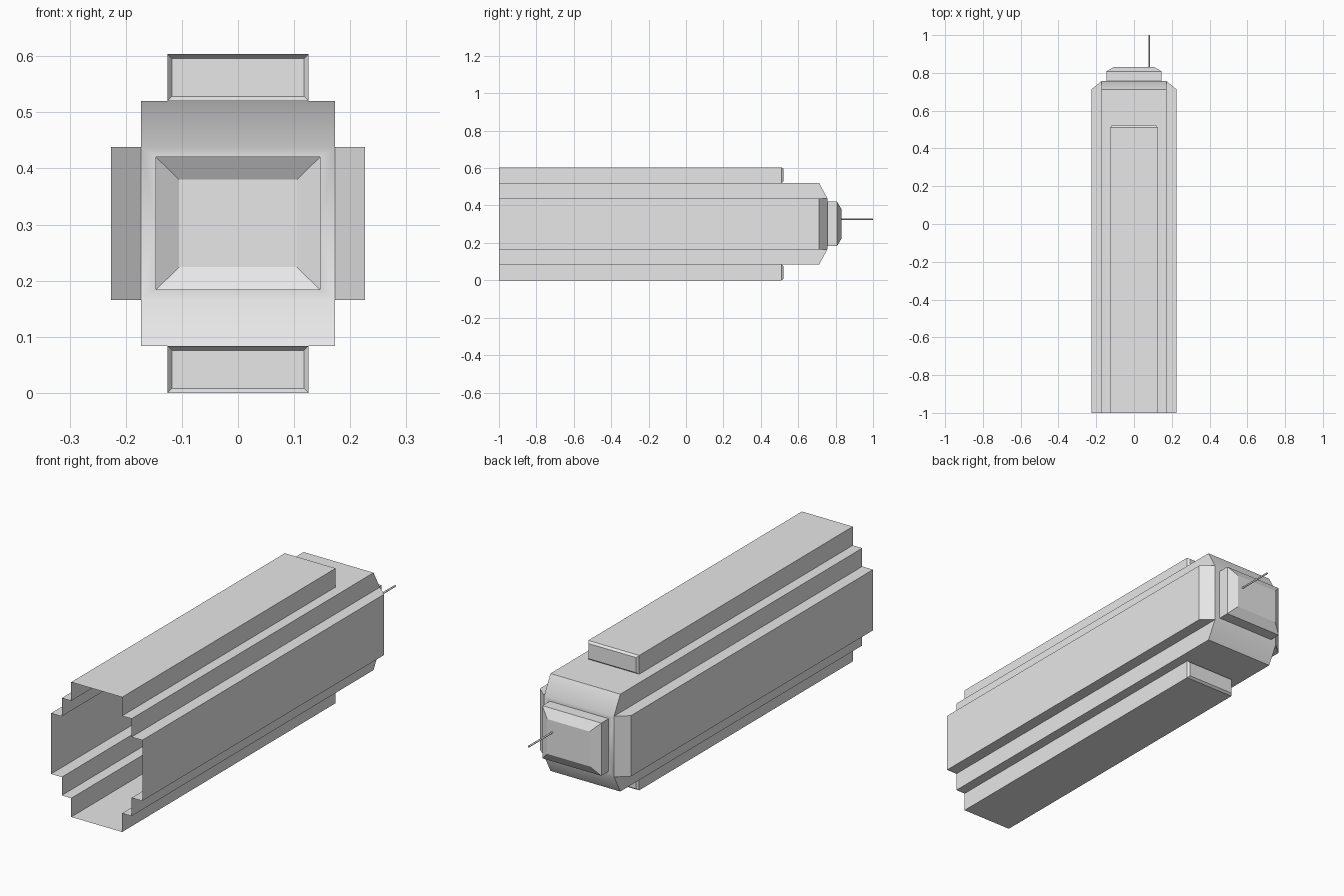
import bpy, bmesh
from math import radians, pi

cube = bpy.data.objects.get("Cube")
if cube:
    bpy.data.objects.remove(cube, do_unlink=True)

grey = bpy.data.materials.new("plain_grey")
grey.use_nodes = True
grey.diffuse_color = (0.8, 0.8, 0.8, 1)
grey.node_tree.nodes["Principled BSDF"].inputs["Base Color"].default_value = (0.8, 0.8, 0.8, 1)

MID = 0.302                # height of the long axis
FRONT = -1.0               # open end
HULL_X, HULL_Z = 0.173, 0.218
SIDE_X, SIDE_Z = 0.226, 0.136
RAIL_X, RAIL_Z = 0.126, 0.302
BLOCK_X, BLOCK_Z = 0.146, 0.118
SHOULDER, BACK = 0.712, 0.756    # start and end of the rear taper
RAIL_END, RAIL_BEVEL = 0.521, 0.01


def finish(name, bm, mirror=()):
    """Turn a bmesh centred on the long axis into a shaded object."""
    bmesh.ops.remove_doubles(bm, verts=bm.verts, dist=1e-5)
    bmesh.ops.recalc_face_normals(bm, faces=bm.faces)
    mesh = bpy.data.meshes.new(name)
    bm.to_mesh(mesh)
    bm.free()
    mesh.materials.append(grey)
    obj = bpy.data.objects.new(name, mesh)
    obj.location.z = MID
    bpy.context.collection.objects.link(obj)
    if mirror:
        mod = obj.modifiers.new("Mirror", 'MIRROR')
        for axis in range(3):
            mod.use_axis[axis] = "xyz"[axis] in mirror
    bpy.ops.object.select_all(action='DESELECT')
    obj.select_set(True)
    bpy.context.view_layer.objects.active = obj
    bpy.ops.object.shade_smooth_by_angle(angle=radians(30))
    return obj


def face(bm, *points):
    return bm.faces.new([bm.verts.new(p) for p in points])


def loft(bm, loops, closed=True):
    """Bridge equal-length point loops with quads."""
    for a, b in zip(loops, loops[1:]):
        n = len(a)
        for i in range(n if closed else n - 1):
            j = (i + 1) % n
            face(bm, a[i], a[j], b[j], b[i])


def rect(x, y, z0, z1):
    return [(-x, y, z0), (-x, y, z1), (x, y, z1), (x, y, z0)]


# Hull shell: one quadrant, open at the front and beneath the rails
bm = bmesh.new()
notch = RAIL_END - RAIL_BEVEL
face(bm, (RAIL_X, FRONT, HULL_Z), (HULL_X, FRONT, HULL_Z),
     (HULL_X, notch, HULL_Z), (RAIL_X, notch, HULL_Z))
face(bm, (0, notch, HULL_Z), (RAIL_X, notch, HULL_Z), (HULL_X, notch, HULL_Z),
     (HULL_X, SHOULDER, HULL_Z), (0, SHOULDER, HULL_Z))
face(bm, (0, SHOULDER, HULL_Z), (HULL_X, SHOULDER, HULL_Z),
     (HULL_X, BACK, SIDE_Z), (0, BACK, SIDE_Z))
face(bm, (HULL_X, FRONT, SIDE_Z), (HULL_X, FRONT, HULL_Z), (HULL_X, notch, HULL_Z),
     (HULL_X, SHOULDER, HULL_Z), (HULL_X, BACK, SIDE_Z))
# Rear plate around the end block
face(bm, (0, BACK, SIDE_Z), (HULL_X, BACK, SIDE_Z),
     (BLOCK_X, BACK, BLOCK_Z), (0, BACK, BLOCK_Z))
face(bm, (HULL_X, BACK, SIDE_Z), (HULL_X, BACK, 0),
     (BLOCK_X, BACK, 0), (BLOCK_X, BACK, BLOCK_Z))
finish("hull_shell", bm, "xz")

# Side panels: shallow channels with a chamfered rear
bm = bmesh.new()
outline = [(HULL_X, FRONT), (SIDE_X, FRONT), (SIDE_X, SHOULDER), (HULL_X, BACK)]
upper = [(x, y, SIDE_Z) for x, y in outline]
lower = [(x, y, -SIDE_Z) for x, y in outline]
face(bm, *upper)
face(bm, *lower)
loft(bm, [upper[1:], lower[1:]], closed=False)
finish("side_panels", bm, "x")

# Top and bottom rails: U-shaped channels with a bevelled end cap
bm = bmesh.new()
start = rect(RAIL_X, FRONT, HULL_Z, RAIL_Z)
edge = rect(RAIL_X, notch, HULL_Z, RAIL_Z)
inset = 0.008
cap = rect(RAIL_X - inset, RAIL_END, HULL_Z + inset, RAIL_Z - inset)
loft(bm, [start, edge], closed=False)
loft(bm, [edge, cap])
face(bm, *cap)
finish("top_and_bottom_rails", bm, "z")

# Chamfered end block, open towards the inside
bm = bmesh.new()
loops = [rect(x, y, -z, z) for x, y, z in
         ((BLOCK_X, BACK, BLOCK_Z), (BLOCK_X, 0.808, BLOCK_Z), (0.105, 0.832, 0.078))]
loft(bm, loops)
face(bm, *loops[-1])
finish("end_block", bm)

# Thin rod sticking out of the end block
bpy.ops.mesh.primitive_cylinder_add(vertices=8, radius=0.004, depth=0.17,
                                    location=(0.08, 0.915, 0.327), rotation=(pi / 2, 0, 0))
rod = bpy.context.object
rod.name = "rear_rod"
rod.data.materials.append(grey)
bpy.ops.object.shade_smooth_by_angle(angle=radians(50))
